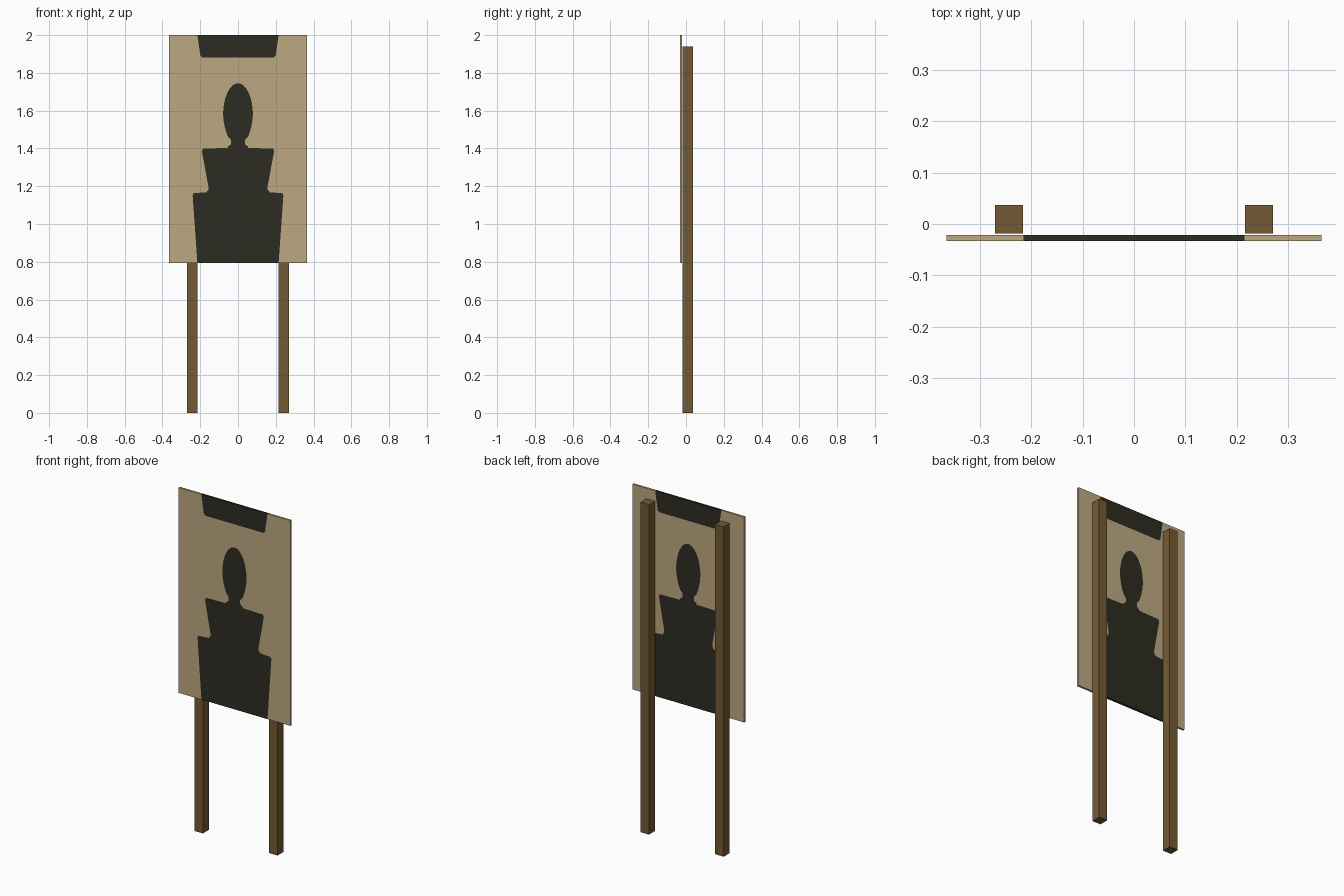
import bpy, bmesh, math

cube = bpy.data.objects.get("Cube")
if cube:
    bpy.data.objects.remove(cube, do_unlink=True)


def material(name, rgb):
    m = bpy.data.materials.new(name)
    m.use_nodes = True
    m.diffuse_color = (*rgb, 1)
    m.node_tree.nodes["Principled BSDF"].inputs["Base Color"].default_value = (*rgb, 1)
    return m


tan = material("tan board", (0.51, 0.395, 0.22))
dark = material("dark paint", (0.026, 0.025, 0.016))
wood = material("brown wood", (0.175, 0.102, 0.036))


def mesh_object(name, bm, materials):
    mesh = bpy.data.meshes.new(name)
    bm.to_mesh(mesh)
    bm.free()
    for m in materials:
        mesh.materials.append(m)
    ob = bpy.data.objects.new(name, mesh)
    bpy.context.collection.objects.link(ob)
    return ob


BOTTOM, TOP, HALF = 0.793, 2.0, 0.364

# Half outline of the figure, from the bottom edge up to the crown
figure = [(0.215, BOTTOM), (0.24, 1.15), (0.236, 1.163), (0.168, 1.168),
          (0.157, 1.18), (0.157, 1.2), (0.191, 1.385), (0.185, 1.4),
          (0.055, 1.402), (0.052, 1.412), (0.038, 1.42), (0.037, 1.445)]
for i in range(13):
    a = math.radians(-45 + 135 * i / 12)
    taper = 1 - 0.1 * max(0, -math.sin(a))
    figure.append((0.079 * math.cos(a) * taper, 1.578 + 0.167 * math.sin(a)))
figure[-1] = (0, figure[-1][1])

# Half outline of the band at the top edge
band = [(0, 1.881), (0.188, 1.881), (0.199, 1.89), (0.215, TOP)]

# Board: painted regions and bare surround share their borders
bm = bmesh.new()
regions = [
    (figure + [(0, BOTTOM)], 1),
    (band + [(0, TOP)], 1),
    (figure + band + [(HALF, TOP), (HALF, BOTTOM)], 0),
]
for outline, index in regions:
    face = bm.faces.new([bm.verts.new((x, 0, z)) for x, z in outline])
    face.material_index = index
bmesh.ops.remove_doubles(bm, verts=bm.verts, dist=1e-5)
bmesh.ops.recalc_face_normals(bm, faces=bm.faces)
board = mesh_object("target_board", bm, [tan, dark])
board.location.y = -0.027
mirror = board.modifiers.new("Mirror", "MIRROR")
mirror.merge_threshold = 0.0001
solid = board.modifiers.new("Thickness", "SOLIDIFY")
solid.thickness = 0.012
solid.offset = 0

# Square posts behind the board
WIDTH, HEIGHT = 0.055, 1.94
for name, side in (("left_post", 1), ("right_post", -1)):
    bm = bmesh.new()
    bmesh.ops.create_cube(bm, size=1)
    bmesh.ops.scale(bm, vec=(WIDTH, WIDTH, HEIGHT), verts=bm.verts)
    post = mesh_object(name, bm, [wood])
    post.location = (side * 0.243, 0.009, HEIGHT / 2)
